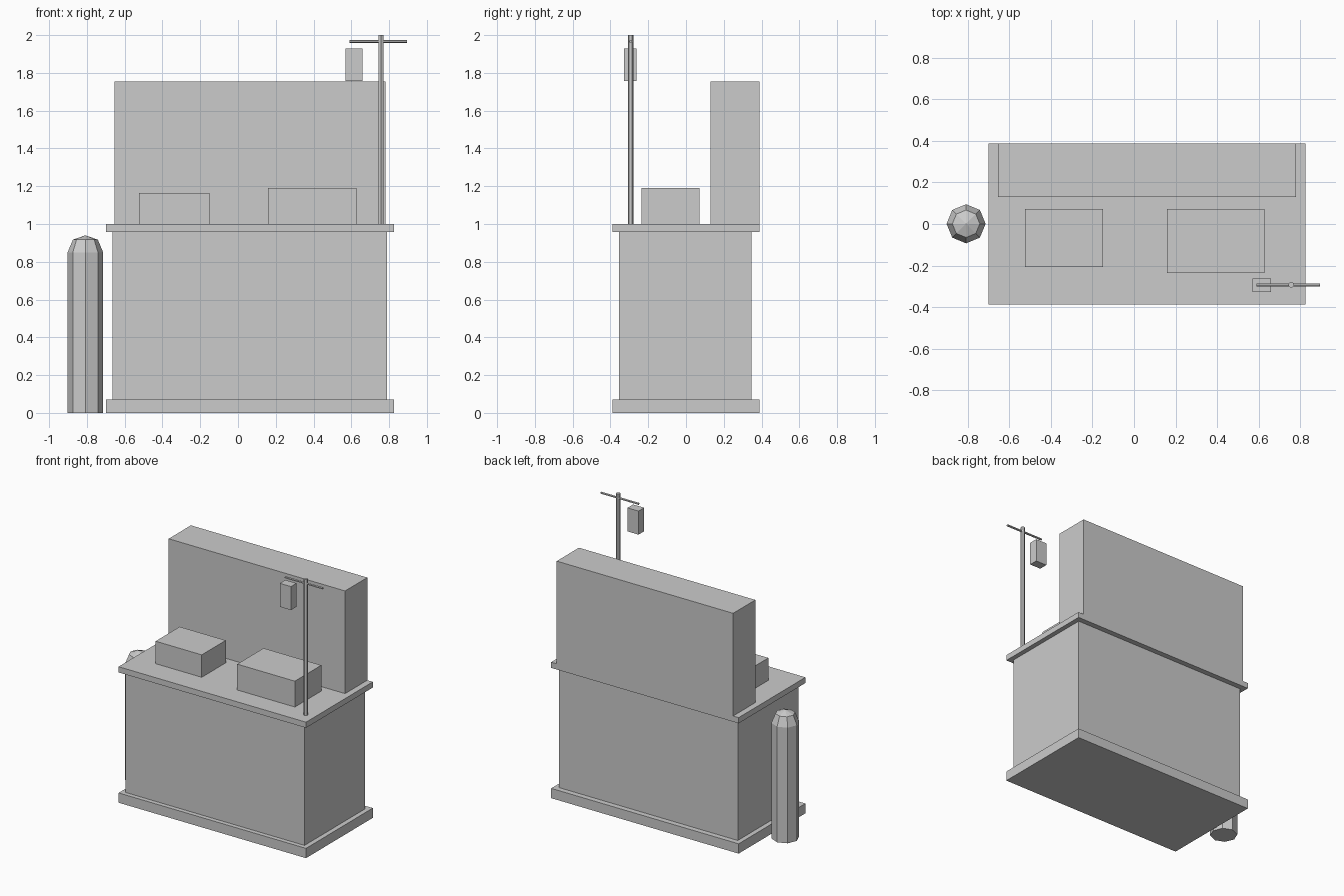
import bpy
import bmesh
from math import cos, sin, pi

cube = bpy.data.objects.get("Cube")
if cube:
    bpy.data.objects.remove(cube, do_unlink=True)

# Single plain material
grey = bpy.data.materials.new("light grey")
grey.use_nodes = True
colour = (0.6, 0.6, 0.6, 1)
grey.diffuse_color = colour
grey.node_tree.nodes["Principled BSDF"].inputs["Base Color"].default_value = colour


def add_object(name, bm):
    bmesh.ops.recalc_face_normals(bm, faces=bm.faces)
    mesh = bpy.data.meshes.new(name)
    bm.to_mesh(mesh)
    bm.free()
    mesh.materials.append(grey)
    obj = bpy.data.objects.new(name, mesh)
    bpy.context.collection.objects.link(obj)
    return obj


def box(name, xs, ys, zs):
    """Box given by its low and high limit on each axis."""
    bm = bmesh.new()
    bmesh.ops.create_cube(bm, size=1)
    for v in bm.verts:
        v.co = [lim[0] if c < 0 else lim[1] for c, lim in zip(v.co, (xs, ys, zs))]
    return add_object(name, bm)


def lathe(name, profile, sides, location, turn=0.0):
    """Stack of rings (radius, height) joined by flat facets; radius 0 is a tip."""
    bm = bmesh.new()
    rings = []
    for r, z in profile:
        angles = [turn + 2 * pi * i / sides for i in range(sides)]
        rings.append([bm.verts.new((r * cos(a), r * sin(a), z)) for a in angles])
    for low, high in zip(rings, rings[1:]):
        for i in range(sides):
            j = (i + 1) % sides
            bm.faces.new((low[i], low[j], high[j], high[i]))
    bm.faces.new(rings[0][::-1])
    bm.faces.new(rings[-1])
    bmesh.ops.remove_doubles(bm, verts=bm.verts, dist=0.0001)
    obj = add_object(name, bm)
    obj.location = location
    return obj


# Counter: plinth, body and worktop
box("plinth", (-0.70, 0.825), (-0.388, 0.388), (0, 0.072))
box("counter_body", (-0.665, 0.79), (-0.355, 0.348), (0.072, 0.958))
box("worktop", (-0.70, 0.825), (-0.388, 0.388), (0.958, 1.0))

# Tall panel at the back and two boxes on the worktop
box("back_panel", (-0.655, 0.78), (0.13, 0.388), (1.0, 1.755))
box("right_box", (-0.525, -0.15), (-0.207, 0.072), (1.0, 1.165))
box("left_box", (0.158, 0.627), (-0.235, 0.072), (1.0, 1.19))

# Pole with crossbar and hanging lantern
pole_x, pole_y = 0.757, -0.293
lathe("pole", [(0.015, 0), (0.015, 1.0)], 6, (pole_x, pole_y, 1.0), pi / 2)
crossbar = lathe("crossbar", [(0.008, -0.153), (0.008, 0.153)], 6, (0.743, pole_y, 1.967))
crossbar.rotation_euler.y = pi / 2
box("lantern", (0.57, 0.66), (-0.328, -0.263), (1.757, 1.93))

# Free-standing cylinder with bevelled shoulder
lathe("bottle", [(0.094, 0), (0.094, 0.85), (0.066, 0.917), (0, 0.94)], 8, (-0.808, 0.001, 0))
